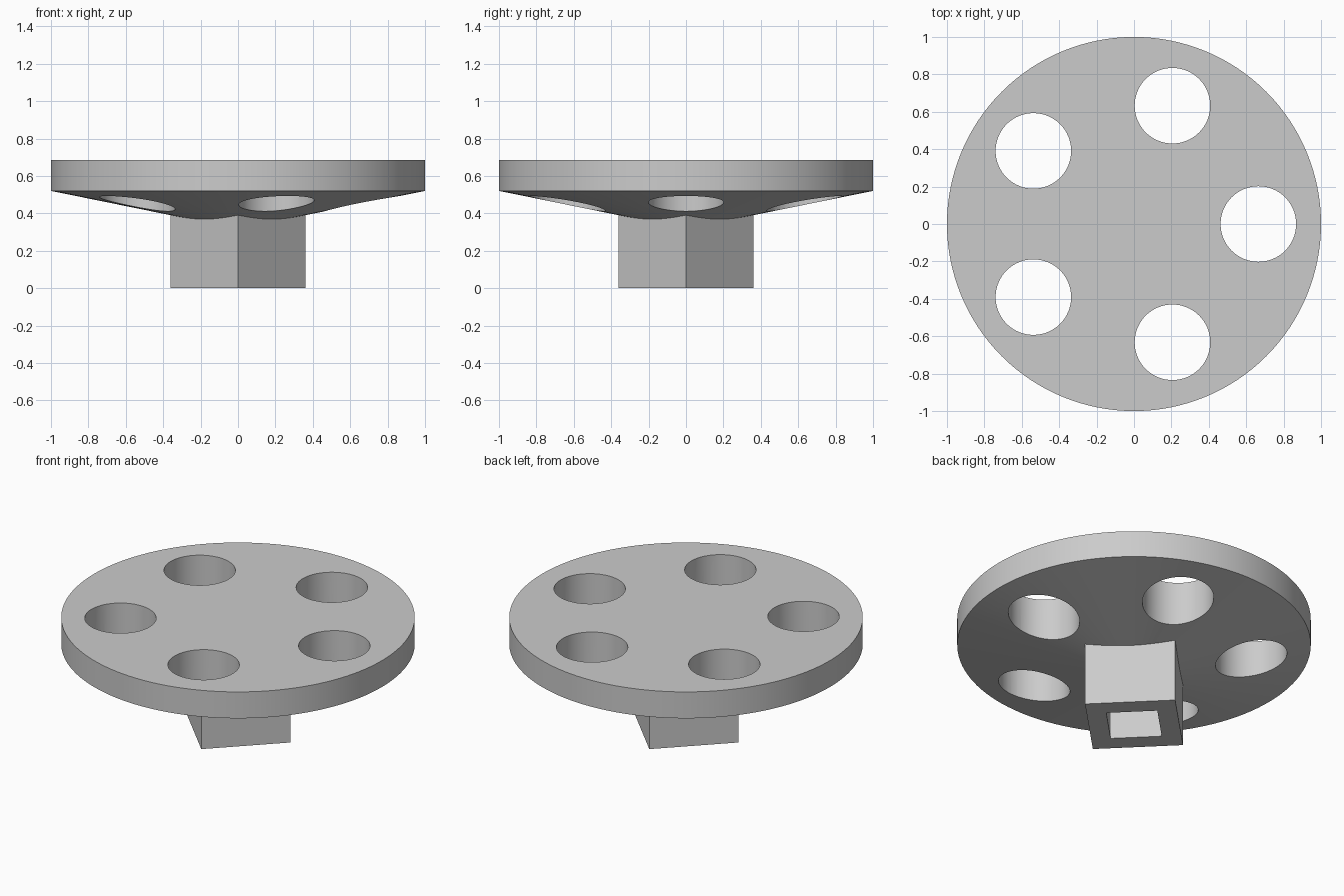
import bpy
import bmesh
from math import cos, sin, tau

if "Cube" in bpy.data.objects:
    bpy.data.objects.remove(bpy.data.objects["Cube"])

GREY = (0.6, 0.6, 0.6, 1)
grey = bpy.data.materials.new("light grey")
grey.use_nodes = True
grey.diffuse_color = GREY
grey.node_tree.nodes["Principled BSDF"].inputs["Base Color"].default_value = GREY


def turned(name, profile, sides, center=(0, 0)):
    """Solid of revolution from (radius, z) points; the ends are closed."""
    bm = bmesh.new()
    rings = []
    for r, z in profile:
        angles = [0] if r == 0 else [tau * i / sides for i in range(sides)]
        rings.append([bm.verts.new((center[0] + r * cos(a), center[1] + r * sin(a), z))
                      for a in angles])
    for low, high in zip(rings, rings[1:]):
        for i in range(sides):
            j = (i + 1) % sides
            if len(low) == 1:
                bm.faces.new((low[0], high[j], high[i]))
            else:
                bm.faces.new((low[i], low[j], high[j], high[i]))
    for ring in (rings[0], rings[-1]):
        if len(ring) > 1:
            bm.faces.new(ring)
    bmesh.ops.recalc_face_normals(bm, faces=bm.faces)
    mesh = bpy.data.meshes.new(name)
    bm.to_mesh(mesh)
    bm.free()
    mesh.materials.append(grey)
    obj = bpy.data.objects.new(name, mesh)
    bpy.context.collection.objects.link(obj)
    return obj


def combine(target, tool, operation):
    """Apply a boolean and discard the tool object."""
    mod = target.modifiers.new(operation, "BOOLEAN")
    mod.operation = operation
    mod.solver = "EXACT"
    mod.object = tool
    bpy.context.view_layer.objects.active = target
    bpy.ops.object.modifier_apply(modifier=mod.name)
    bpy.data.objects.remove(tool)


# Disc with a shallow conical underside
disc = turned("holed_disc", [(0, 0.317), (1, 0.52), (1, 0.685)], 128)

# Square stem, corners on the axes
combine(disc, turned("stem", [(0.362, 0), (0.362, 0.5)], 4), "UNION")

# Square socket in the foot of the stem
combine(disc, turned("socket", [(0.205, -0.1), (0.205, 0.37)], 4), "DIFFERENCE")

# Five round holes through the disc
for k in range(5):
    a = tau * k / 5
    hole = turned("hole", [(0.202, 0.1), (0.202, 1)], 64,
                  (0.665 * cos(a), 0.665 * sin(a)))
    combine(disc, hole, "DIFFERENCE")

# Smooth the round walls, keep the edges crisp
bpy.ops.object.select_all(action="DESELECT")
disc.select_set(True)
bpy.context.view_layer.objects.active = disc
bpy.ops.object.shade_smooth_by_angle(angle=0.15)
